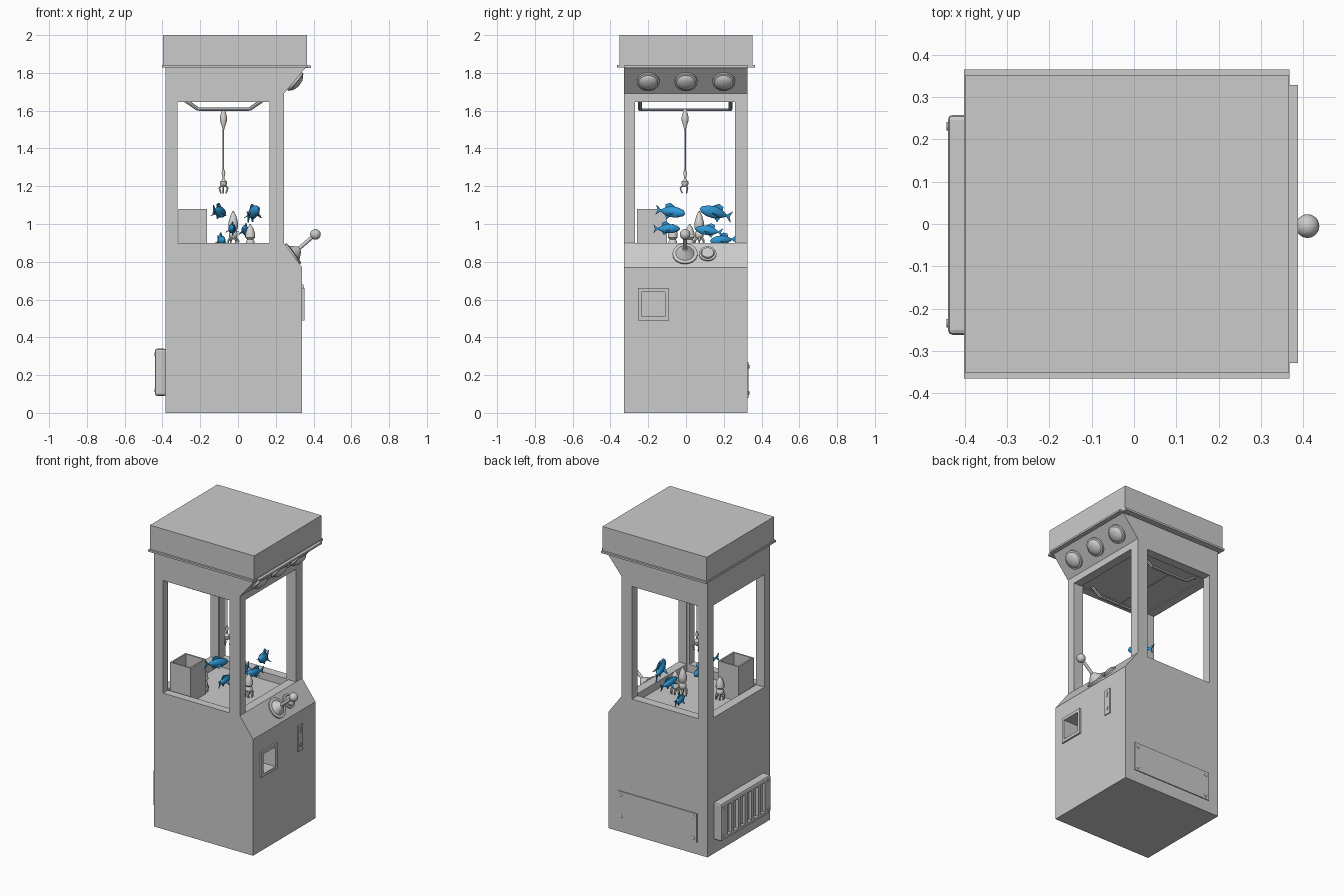
import bpy, bmesh, math
from mathutils import Vector, Matrix

cube = bpy.data.objects.get("Cube")
if cube:
    bpy.data.objects.remove(cube, do_unlink=True)


def material(name, rgb):
    m = bpy.data.materials.new(name)
    m.use_nodes = True
    m.diffuse_color = (*rgb, 1)
    m.node_tree.nodes["Principled BSDF"].inputs["Base Color"].default_value = (*rgb, 1)
    return m


GREY = material("cabinet_grey", (0.6, 0.6, 0.6))
PALE = material("toy_pale_grey", (0.68, 0.67, 0.65))
BLUE = material("fish_blue", (0.03, 0.32, 0.68))


def finish(name, bm, mat, smooth=False):
    bmesh.ops.recalc_face_normals(bm, faces=bm.faces[:])
    me = bpy.data.meshes.new(name)
    bm.to_mesh(me)
    bm.free()
    me.materials.append(mat)
    ob = bpy.data.objects.new(name, me)
    bpy.context.collection.objects.link(ob)
    if smooth:
        bpy.ops.object.select_all(action="DESELECT")
        ob.select_set(True)
        bpy.context.view_layer.objects.active = ob
        bpy.ops.object.shade_smooth_by_angle(angle=math.radians(40))
    return ob


def add_box(bm, x, y, z):
    mid = Vector((sum(x) / 2, sum(y) / 2, sum(z) / 2))
    size = (x[1] - x[0], y[1] - y[0], z[1] - z[0])
    bmesh.ops.create_cube(bm, size=1, matrix=Matrix.Translation(mid) @ Matrix.Diagonal((*size, 1)))


def box(name, x, y, z, mat=GREY, bevel=0):
    bm = bmesh.new()
    add_box(bm, x, y, z)
    if bevel:
        bmesh.ops.bevel(bm, geom=bm.edges[:], offset=bevel, segments=2, profile=0.5, affect="EDGES")
    return finish(name, bm, mat)


def lathe(bm, start, axis, profile, n=20):
    """Turn (radius, distance) pairs around an axis from a start point."""
    rot = Vector(axis).to_track_quat("Z", "Y").to_matrix().to_4x4()
    place = Matrix.Translation(start) @ rot
    rings = [[bm.verts.new(place @ Vector((r * math.cos(2 * math.pi * i / n),
                                           r * math.sin(2 * math.pi * i / n), d)))
              for i in range(n)] for r, d in profile]
    for a, b in zip(rings, rings[1:]):
        for i in range(n):
            bm.faces.new((a[i], a[(i + 1) % n], b[(i + 1) % n], b[i]))
    bm.faces.new(rings[0])
    bm.faces.new(rings[-1])


def turned(name, start, axis, profile, mat=GREY, n=20):
    bm = bmesh.new()
    lathe(bm, start, axis, profile, n)
    return finish(name, bm, mat, True)


def rod(bm, a, b, r, n=8):
    a, b = Vector(a), Vector(b)
    lathe(bm, a, b - a, [(r, 0), (r, (b - a).length)], n)


def cut(ob, x, y, z):
    cutter = box("cutter", x, y, z)
    cutter.hide_render = True
    mod = ob.modifiers.new("cut", "BOOLEAN")
    mod.operation, mod.solver, mod.object = "DIFFERENCE", "EXACT", cutter
    bpy.context.view_layer.objects.active = ob
    bpy.ops.object.modifier_apply(modifier=mod.name)
    bpy.data.objects.remove(cutter, do_unlink=True)


# Cabinet: side profile across the full width, then hollowed out
bm = bmesh.new()
profile = [(-0.385, 0), (0.34, 0), (0.34, 0.77), (0.243, 0.9), (0.243, 1.69),
           (0.36, 1.83), (-0.385, 1.83)]
face = bm.faces.new([bm.verts.new((x, -0.328, z)) for x, z in profile])
ext = bmesh.ops.extrude_face_region(bm, geom=[face])
bmesh.ops.translate(bm, vec=(0, 0.653, 0),
                    verts=[v for v in ext["geom"] if isinstance(v, bmesh.types.BMVert)])
cabinet = finish("cabinet", bm, GREY)
cut(cabinet, (-0.325, 0.185), (-0.275, 0.265), (0.85, 1.65))
cut(cabinet, (-0.32, 0.168), (-0.5, 0.5), (0.9, 1.645))
cut(cabinet, (-0.5, 0.5), (-0.27, 0.26), (0.9, 1.645))
cut(cabinet, (0.24, 0.5), (-0.235, -0.11), (0.51, 0.64))

# Roof box and its lip
box("roof_box", (-0.398, 0.365), (-0.352, 0.352), (1.84, 2.0))
box("roof_lip", (-0.402, 0.367), (-0.365, 0.365), (1.829, 1.842))
box("sign_lip", (0.3, 0.387), (-0.328, 0.328), (1.827, 1.839))

# Round lamps on the slanted sign
out = Vector((0.14, 0, -0.117)).normalized()
for y in (-0.2, 0, 0.2):
    turned("sign_lamp", Vector((0.299, y, 1.757)), out,
           [(0.06, -0.01), (0.06, 0.012), (0.05, 0.015), (0.046, 0.022), (0.028, 0.031), (0.005, 0.034)], n=24)

# Control panel: joystick and button
up = Vector((0.13, 0, 0.097)).normalized()
stick = Vector((0.288, -0.005, 0.84))
turned("joystick_base", stick, up,
       [(0.066, -0.01), (0.066, 0.008), (0.055, 0.012), (0.048, 0.01), (0.026, 0.035), (0.014, 0.048)], n=24)
knob = Vector((0.41, -0.005, 0.945))
bm = bmesh.new()
rod(bm, stick, knob, 0.01, 12)
bmesh.ops.create_uvsphere(bm, u_segments=24, v_segments=14, radius=0.028,
                          matrix=Matrix.Translation(knob))
finish("joystick", bm, GREY, True)
turned("button", Vector((0.288, 0.115, 0.84)), up,
       [(0.046, -0.01), (0.046, 0.008), (0.036, 0.01), (0.034, 0.007), (0.032, 0.017), (0.01, 0.02)], n=24)

# Prize door frame with a hanging flap at the back
bm = bmesh.new()
for y in ((-0.255, -0.235), (-0.11, -0.09)):
    add_box(bm, (0.33, 0.351), y, (0.49, 0.66))
for z in ((0.49, 0.51), (0.64, 0.66)):
    add_box(bm, (0.33, 0.351), (-0.24, -0.105), z)
finish("prize_door_frame", bm, GREY)

# Coin plate
box("coin_plate", (0.335, 0.346), (0.137, 0.185), (0.51, 0.68))
box("coin_slot", (0.34, 0.35), (0.158, 0.164), (0.63, 0.665))
turned("coin_return", Vector((0.34, 0.161, 0.55)), (1, 0, 0), [(0.01, 0), (0.01, 0.011)])

# Service panels on both sides of the base, held by corner screws
bm = bmesh.new()
add_box(bm, (-0.31, 0.27), (0.32, 0.331), (0.08, 0.27))
for x in (-0.285, 0.245):
    for z in (0.105, 0.245):
        lathe(bm, Vector((x, 0.325, z)), (0, 1, 0), [(0.011, 0), (0.011, 0.009), (0.005, 0.012)], 10)
finish("service_panel", bm, GREY)

# Vent box on the back with slots and screws
vent = box("vent_box", (-0.44, -0.38), (-0.262, 0.258), (0.09, 0.34), bevel=0.012)
for i in range(6):
    y = -0.177 + i * 0.07
    cut(vent, (-0.5, -0.42), (y - 0.022, y + 0.022), (0.115, 0.31))
for y in (-0.235, 0.231):
    for z in (0.12, 0.31):
        turned("vent_screw", Vector((-0.436, y, z)), (-1, 0, 0), [(0.01, 0), (0.01, 0.007)], n=10)

# Bent gantry rails and crossbar under the ceiling
bm = bmesh.new()
path = [(-0.28, 1.655), (-0.21, 1.607), (0.06, 1.607), (0.13, 1.655)]
for y in (-0.243, 0.235):
    for (xa, za), (xb, zb) in zip(path, path[1:]):
        rod(bm, (xa, y, za), (xb, y, zb), 0.01)
rod(bm, (-0.077, -0.25, 1.605), (-0.077, 0.242, 1.605), 0.006)
finish("gantry", bm, GREY, True)

# Claw: winch, cable, head and curved prongs
cx, cy = -0.077, -0.005
turned("claw_cable", Vector((cx, cy, 1.61)), (0, 0, -1),
       [(0.01, 0), (0.012, 0.02), (0.018, 0.04), (0.018, 0.065), (0.008, 0.095), (0.004, 0.11),
        (0.004, 0.32), (0.01, 0.34), (0.005, 0.365), (0.007, 0.375), (0.018, 0.385), (0.018, 0.4),
        (0.008, 0.415)], PALE, 14)
bm = bmesh.new()
for k in range(3):
    a = k * math.tau / 3 + 0.5
    pts = [(cx + r * math.cos(a), cy + r * math.sin(a), z)
           for r, z in ((0.01, 1.207), (0.026, 1.19), (0.015, 1.163))]
    for p, q in zip(pts, pts[1:]):
        rod(bm, p, q, 0.004, 6)
finish("claw_prongs", bm, PALE, True)

# Prize chute: open square tube
bm = bmesh.new()
x0, x1, y0, y1, t = -0.315, -0.165, -0.26, -0.1, 0.01
for x in ((x0, x0 + t), (x1 - t, x1)):
    add_box(bm, x, (y0, y1), (0.845, 1.08))
for y in ((y0, y0 + t), (y1 - t, y1)):
    add_box(bm, (x0 + t, x1 - t), y, (0.845, 1.08))
finish("prize_chute", bm, GREY)


def fish(pos, direction, size):
    bm = bmesh.new()
    profile = [(0.004, -0.5), (0.1, -0.42), (0.17, -0.22), (0.18, 0), (0.12, 0.2), (0.05, 0.32), (0.03, 0.37)]
    lathe(bm, Vector(), (1, 0, 0), profile, 10)
    bmesh.ops.scale(bm, vec=(1, 0.75, 1), verts=bm.verts[:])
    # Tail, back, belly and side fins as thin wedges
    fins = [[(0.33, 0, 0), (0.52, 0, 0.16), (0.46, 0, 0), (0.52, 0, -0.16)],
            [(-0.15, 0, 0.15), (0.05, 0, 0.28), (0.2, 0, 0.22), (0.2, 0, 0.08)],
            [(0, 0, -0.14), (0.12, 0, -0.25), (0.2, 0, -0.08)]]
    for s in (1, -1):
        fins.append([(-0.15, s * 0.1, -0.04), (0.06, s * 0.26, -0.14), (0.04, s * 0.1, -0.05)])
    for f in fins:
        lo = [bm.verts.new(Vector(p) + Vector((0, -0.02, 0))) for p in f]
        hi = [bm.verts.new(Vector(p) + Vector((0, 0.02, 0))) for p in f]
        bm.faces.new(lo)
        bm.faces.new(hi)
        for i in range(len(f)):
            j = (i + 1) % len(f)
            bm.faces.new((lo[i], lo[j], hi[j], hi[i]))
    rot = Vector(direction).to_track_quat("X", "Z").to_matrix().to_4x4()
    bm.transform(Matrix.Translation(pos) @ rot @ Matrix.Scale(size, 4))
    finish("toy_fish", bm, BLUE, True)


# Toy fish; each points from nose to tail
fish((-0.1, -0.08, 1.065), (-0.06, -0.15, 0.02), 0.165)
fish((0.08, 0.155, 1.06), (-0.05, 0.15, -0.04), 0.18)
fish((-0.03, -0.1, 0.975), (0.02, -0.14, 0), 0.14)
fish((0.04, 0.12, 0.965), (0.02, 0.14, -0.02), 0.145)
fish((-0.09, 0.195, 0.915), (-0.03, 0.13, 0.01), 0.14)


def squid(x, y, base, h):
    bm = bmesh.new()
    lathe(bm, Vector((x, y, base)), (0, 0, 1),
          [(0.01, 0.2 * h), (0.023, 0.28 * h), (0.023, 0.38 * h), (0.016, 0.45 * h), (0.026, 0.52 * h),
           (0.025, 0.68 * h), (0.016, 0.85 * h), (0.002, h)], 12)
    for k in range(6):
        a = k * math.tau / 6
        c, s = math.cos(a), math.sin(a)
        mid = (x + 0.028 * c, y + 0.028 * s, base + 0.16 * h)
        rod(bm, (x + 0.012 * c, y + 0.012 * s, base + 0.28 * h), mid, 0.006, 6)
        rod(bm, mid, (x + 0.024 * c, y + 0.024 * s, base), 0.005, 6)
    finish("toy_squid", bm, PALE, True)


squid(-0.025, 0.07, 0.88, 0.19)
squid(0.065, 0.02, 0.85, 0.15)
squid(-0.2, -0.07, 0.85, 0.15)
